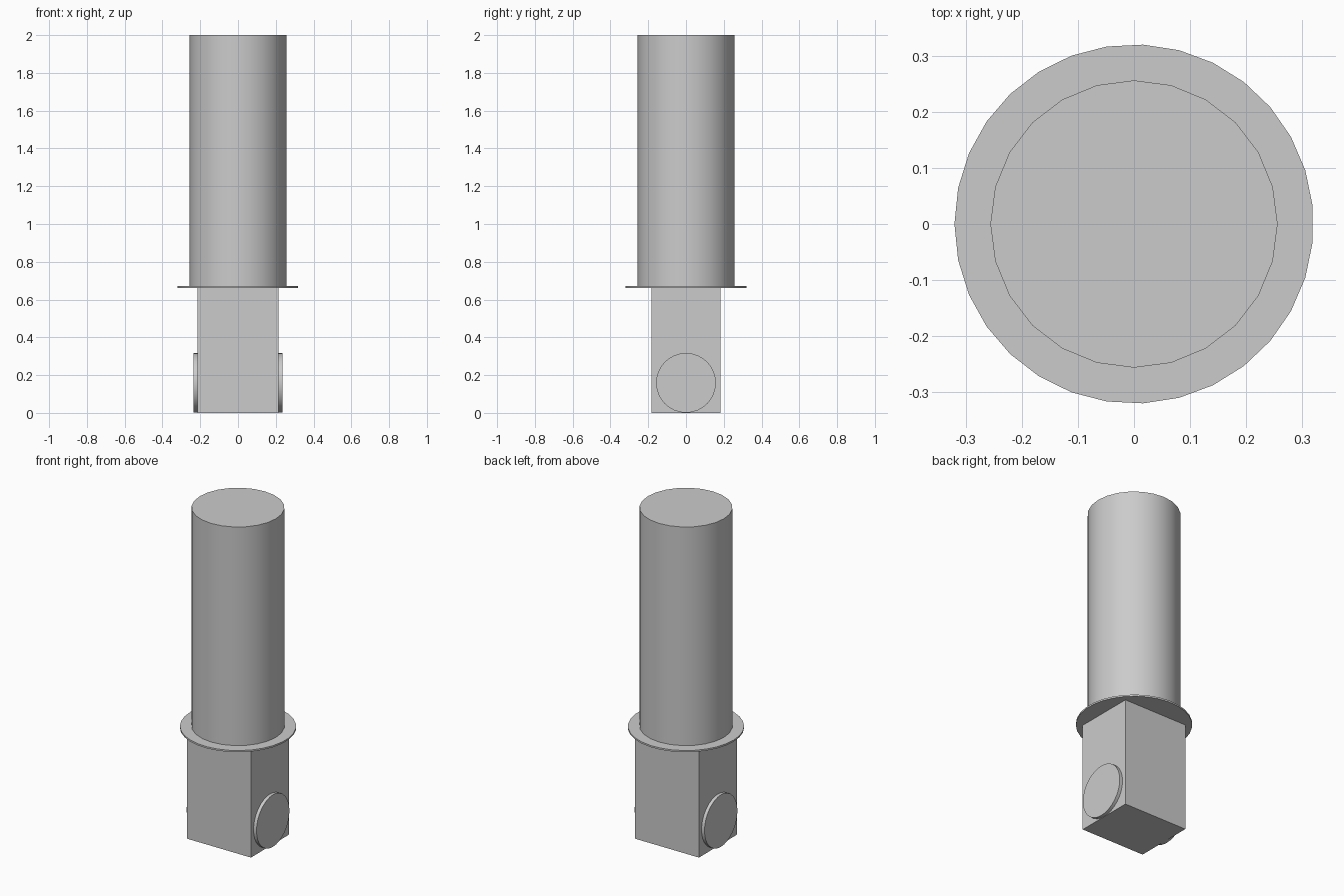
import bpy
import math
from mathutils import Matrix

default = bpy.data.objects.get("Cube")
if default:
    bpy.data.objects.remove(default, do_unlink=True)

# One plain grey for the whole model
GREY = (0.6, 0.6, 0.6, 1.0)
mat = bpy.data.materials.new("plain grey")
mat.use_nodes = True
mat.diffuse_color = GREY
mat.node_tree.nodes["Principled BSDF"].inputs["Base Color"].default_value = GREY


def finish(name):
    obj = bpy.context.object
    obj.name = obj.data.name = name
    obj.data.materials.append(mat)
    return obj


def cylinder(name, sides, radius, depth, centre, turn):
    """Smooth-sided cylinder; turn is baked into the mesh."""
    bpy.ops.mesh.primitive_cylinder_add(vertices=sides, radius=radius,
                                        depth=depth, location=centre)
    obj = finish(name)
    obj.data.transform(turn)
    bpy.ops.object.shade_smooth_by_angle(angle=math.radians(30))
    return obj


# Upright shaft
cylinder("shaft", 24, 0.256, 1.335, (0, 0, 1.3325), Matrix.Identity(4))

# Thin collar between shaft and block, with a corner pointing to -x
cylinder("collar", 31, 0.32, 0.01, (0, 0, 0.667),
         Matrix.Rotation(math.radians(90), 4, "Z"))

# Rectangular base block
bpy.ops.mesh.primitive_cube_add(size=1, location=(0, 0, 0.3325))
block = finish("base_block")
block.data.transform(Matrix.Diagonal((0.43, 0.366, 0.665, 1)))

# Round side discs
for side, x in (("left", 1), ("right", -1)):
    cylinder(side + "_disc", 32, 0.158, 0.04, (x * 0.215, 0, 0.159),
             Matrix.Rotation(math.radians(90), 4, "Y"))
